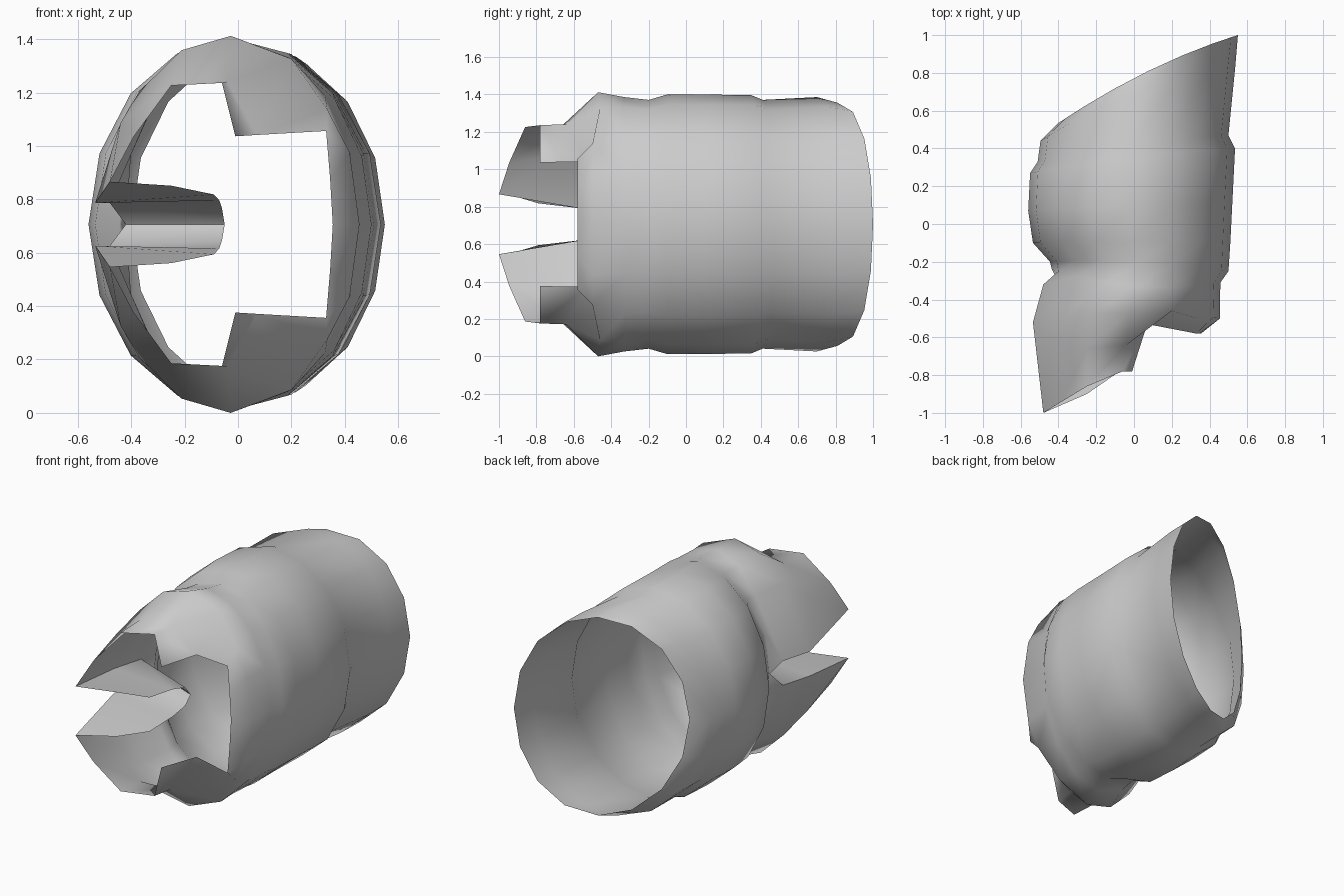
import bpy, bmesh, math

if "Cube" in bpy.data.objects:
    bpy.data.objects.remove(bpy.data.objects["Cube"])

MID = 0.706   # height of the mirror plane
N = 8         # segments in the upper half of each ring


def ring(y_left, y_mid, y_right, x_left, x_right, half_h):
    """Upper half of a slanted elliptical ring, from +x over the top to -x."""
    pts = []
    for i in range(N + 1):
        a = math.pi * i / N
        c = math.cos(a)
        y = y_mid + (y_right - y_left) / 2 * c + ((y_right + y_left) / 2 - y_mid) * c * c
        z = half_h * math.sin(a) if 0 < i < N else 0
        pts.append(((x_left + x_right) / 2 + (x_right - x_left) / 2 * c, y, z))
    return pts


def loft(bm, rings):
    rows = [[bm.verts.new(p) for p in r] for r in rings]
    for a, b in zip(rows, rows[1:]):
        for i in range(N):
            bm.faces.new((a[i], a[i + 1], b[i + 1], b[i]))
    return rows


def finish(bm, name):
    bmesh.ops.recalc_face_normals(bm, faces=bm.faces)
    me = bpy.data.meshes.new(name)
    bm.to_mesh(me)
    bm.free()
    ob = bpy.data.objects.new(name, me)
    ob.location.z = MID
    bpy.context.collection.objects.link(ob)
    m = ob.modifiers.new("mirror", 'MIRROR')
    m.use_axis = (False, False, True)
    m.use_clip = True
    bpy.ops.object.select_all(action='DESELECT')
    ob.select_set(True)
    bpy.context.view_layer.objects.active = ob
    bpy.ops.object.modifier_apply(modifier="mirror")
    bpy.ops.object.shade_smooth_by_angle(angle=math.radians(75))


# Sleeve: slanted rear opening, raised band, waist and front rim
bm = bmesh.new()
rim = ring(-0.50, -0.47, -0.50, -0.51, 0.455, 0.706)
rim[2] = (0.335, -0.50, 0.43)
rim[3] = (0.20, -0.46, 0.62)
rim[7] = (-0.48, -0.32, 0.08)
rim[8] = (-0.42, -0.27, 0)
rows = loft(bm, [
    ring(0.535, 0.81, 1.0, -0.40, 0.55, 0.65),
    ring(0.44, 0.70, 0.82, -0.495, 0.535, 0.68),
    ring(0.33, 0.41, 0.47, -0.51, 0.50, 0.665),
    ring(0.27, 0.35, 0.40, -0.55, 0.535, 0.69),
    ring(0.07, 0.10, 0.10, -0.56, 0.52, 0.694),
    ring(-0.10, -0.10, -0.10, -0.535, 0.51, 0.694),
    ring(-0.20, -0.20, -0.25, -0.445, 0.50, 0.665),
    ring(-0.24, -0.33, -0.31, -0.435, 0.457, 0.68),
    rim,
])
r = rows[-1]

# Front flange, open prong with its inner floor, and the web between the prongs
P = {k: bm.verts.new(p) for k, p in {
    "e0": (0.355, -0.58, 0), "e1": (0.345, -0.58, 0.17), "e2": (0.33, -0.58, 0.35),
    "e3": (0.07, -0.53, 0.335), "c": (-0.01, -0.78, 0.33),
    "m4": (-0.04, -0.64, 0.535), "m5": (-0.25, -0.66, 0.53),
    "m6": (-0.44, -0.62, 0.38), "m7": (-0.535, -0.52, 0.08),
    "t4": (-0.06, -0.78, 0.53), "t5": (-0.25, -0.86, 0.52),
    "t6": (-0.39, -0.945, 0.33), "t7": (-0.48, -1.0, 0.16),
    "f1": (-0.25, -0.90, 0.145), "f2": (-0.09, -0.79, 0.112),
    "f3": (-0.07, -0.58, 0.09), "v": (-0.06, -0.46, 0.06), "w": (-0.05, -0.42, 0),
}.items()}
for keys in [
    (0, 1, "e1", "e0"), (1, 2, "e2", "e1"), (2, 3, "e3", "e2"), (3, 4, "m4", "e3"),
    ("e3", "m4", "t4", "c"),
    (4, 5, "m5", "m4"), (5, 6, "m6", "m5"), (6, 7, "m7", "m6"),
    ("m4", "m5", "t5", "t4"), ("m5", "m6", "t6", "t5"), ("m6", "m7", "t7", "t6"),
    ("m7", "t7", "f1"), ("m7", "f1", "f2", "f3"), (7, "m7", "f3", "v"), (7, "v", "w", 8),
]:
    bm.faces.new([r[k] if isinstance(k, int) else P[k] for k in keys])
finish(bm, "sleeve_with_prongs")
